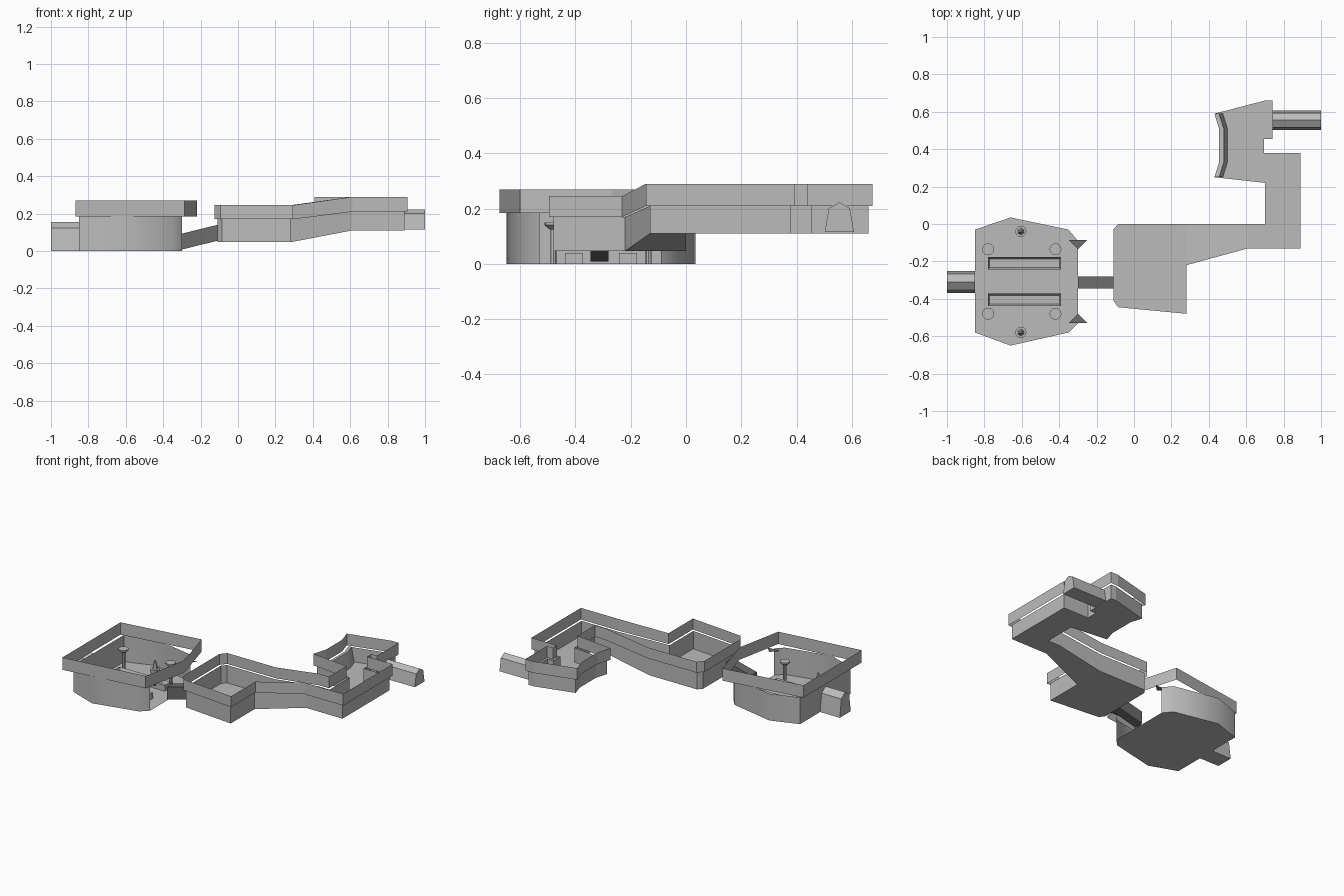
import bpy, bmesh, math
from mathutils import Vector, Matrix

if "Cube" in bpy.data.objects:
    bpy.data.objects.remove(bpy.data.objects["Cube"])


def material(name, value):
    m = bpy.data.materials.new(name)
    m.use_nodes = True
    colour = (value, value, value, 1)
    m.diffuse_color = colour
    m.node_tree.nodes["Principled BSDF"].inputs["Base Color"].default_value = colour
    return m


GREY = material("stone grey", 0.5)
DARK = material("dark grey", 0.15)


def finish(name, bm, mat=GREY, smooth=None):
    me = bpy.data.meshes.new(name)
    bm.to_mesh(me)
    bm.free()
    ob = bpy.data.objects.new(name, me)
    bpy.context.collection.objects.link(ob)
    me.materials.append(mat)
    if smooth:
        bpy.ops.object.select_all(action='DESELECT')
        bpy.context.view_layer.objects.active = ob
        ob.select_set(True)
        bpy.ops.object.shade_smooth_by_angle(angle=math.radians(smooth))
    return ob


def sheet(name, rows, closed=True, mat=GREY, smooth=None):
    """Skin between successive rows of points."""
    bm = bmesh.new()
    rows = [[bm.verts.new(p) for p in r] for r in rows]
    n = len(rows[0])
    for low, high in zip(rows, rows[1:]):
        for i in range(n if closed else n - 1):
            j = (i + 1) % n
            bm.faces.new((low[j], low[i], high[i], high[j]))
    return finish(name, bm, mat, smooth)


def floor(name, points, faces, mat=GREY):
    bm = bmesh.new()
    verts = [bm.verts.new(p) for p in points]
    for f in faces:
        bm.faces.new([verts[i] for i in reversed(list(f))])
    return finish(name, bm, mat)


def lift(outline, heights):
    return [(x, y, z) for (x, y), z in zip(outline, heights)]


def grow(outline, d):
    """Mitred outward offset of a clockwise outline."""
    out, n = [], len(outline)
    for i in range(n):
        a, b, c = (Vector(outline[k % n]) for k in (i - 1, i, i + 1))
        n1 = Vector((a.y - b.y, b.x - a.x)).normalized()
        n2 = Vector((b.y - c.y, c.x - b.x)).normalized()
        out.append(tuple(b + (n1 + n2) * d / (1 + n1.dot(n2))))
    return out


def prism(name, x0, x1, profile, z0=0, z1=0, mat=GREY):
    """Profile in y and z, extruded along x, with a rise from z0 to z1."""
    bm = bmesh.new()
    a = [bm.verts.new((x0, y, z + z0)) for y, z in profile]
    b = [bm.verts.new((x1, y, z + z1)) for y, z in profile]
    n = len(a)
    for i in range(n):
        j = (i + 1) % n
        bm.faces.new((a[i], a[j], b[j], b[i]))
    bm.faces.new(a)
    bm.faces.new(b)
    bmesh.ops.recalc_face_normals(bm, faces=bm.faces)
    return finish(name, bm, mat)


def cone(bm, x, y, z0, z1, r0, r1, sides=12):
    bmesh.ops.create_cone(bm, cap_ends=True, segments=sides, radius1=r0, radius2=r1,
                          depth=z1 - z0, matrix=Matrix.Translation((x, y, (z0 + z1) / 2)))


# Large chamber: floor, wall open on the +x side, and floating rim
hall = [(-.30, -.53), (-.35, -.58), (-.66, -.65), (-.85, -.58),
        (-.85, -.03), (-.66, .035), (-.35, -.03), (-.30, -.09)]
n = len(hall)
floor("hall_floor", lift(hall, [0] * n), [range(n)])
sheet("hall_wall", [lift(hall, [z] * n) for z in (0, .185)], closed=False, smooth=42)
rim = [(-.285, -.60), (-.87, -.675), (-.87, -.04), (-.31, .045), (-.22, -.27)]
sheet("hall_rim", [lift(rim, [z] * len(rim)) for z in (.185, .27)])

# Triangular flaps beside the opening
for name, y, tip in (("back_flap", -.085, -.135), ("front_flap", -.53, -.48)):
    floor(name, [(-.35, y, .18), (-.25, y, .18), (-.30, tip, .18)], [range(3)], DARK)

# Chamber furniture: troughs, capped posts and small pedestals
for name, y in (("back_trough", -.21), ("front_trough", -.405)):
    bm = bmesh.new()
    bmesh.ops.create_cube(bm, size=1, matrix=Matrix.Translation((-.585, y, .02))
                          @ Matrix.Diagonal((.39, .065, .04, 1)))
    top = max(bm.faces, key=lambda f: f.calc_center_median().z)
    bmesh.ops.inset_region(bm, faces=[top], thickness=.008)
    bmesh.ops.translate(bm, verts=top.verts, vec=(0, 0, -.025))
    bmesh.ops.scale(bm, verts=top.verts, vec=(.985, .85, 1),
                    space=Matrix.Translation((.585, -y, 0)))
    finish(name, bm)

for x in (-.78, -.42):
    for y in (-.135, -.48):
        bm = bmesh.new()
        cone(bm, x, y, 0, .13, .011, .011, 8)
        cone(bm, x, y, .125, .14, .014, .032)
        cone(bm, x, y, .14, .15, .032, .032)
        finish("post", bm, smooth=30)

for y in (-.04, -.58):
    bm = bmesh.new()
    cone(bm, -.605, y, 0, .02, .03, .03)
    cone(bm, -.605, y, .02, .08, .018, .005, 6)
    finish("pedestal", bm)


# House-shaped passages at both ends
def passage(name, x0, x1, y, z, w, h):
    prism(name, x0, x1, [(y - w, z), (y + w, z), (y + w * .72, z + h * .8),
                         (y, z + h), (y - w * .72, z + h * .8)])


passage("right_passage", -1, -.85, -.31, 0, .06, .155)
passage("left_passage", .74, 1, .555, .115, .053, .108)

# Dark sloping tunnel joining the two halves
prism("tunnel", -.30, -.11, [(-.345, 0), (-.28, 0), (-.28, .085), (-.345, .085)],
      .008, .055, DARK)

# Hub, ramp and bent corridor leading to the end room
path = [(-.11, -.03), (-.085, 0), (.28, 0), (.61, 0), (.70, 0), (.70, .22),
        (.43, .25), (.455, .33), (.455, .51), (.43, .59), (.70, .66), (.74, .66),
        (.74, .455), (.695, .455), (.695, .38), (.89, .38), (.89, -.13), (.61, -.13),
        (.28, -.22), (.28, -.48), (-.085, -.445), (-.11, -.41)]


def levels(low, high):
    return [high if 3 <= i <= 17 else low for i in range(len(path))]


base, mid, top = levels(.047, .11), levels(.17, .21), levels(.245, .29)
floor("corridor_floor", lift(path, base),
      [(0, 1, 2, 18, 19, 20, 21), (2, 3, 17, 18), range(3, 18)])
sheet("corridor_wall", [lift(path, base), lift(path, mid)])
outer = grow(path, .015)
sheet("corridor_rim", [lift(outer, mid), lift(outer, top)])

# Sloping bank inside the end room
ridge = path[6:10]
crest = [(x + .025, y) for x, y in ridge]
foot = [(x + .045, y) for x, y in ridge]
sheet("end_room_bank", [lift(ridge, [.21] * 4), lift(crest, [.215] * 4),
                        lift(foot, [.11] * 4)], closed=False)
